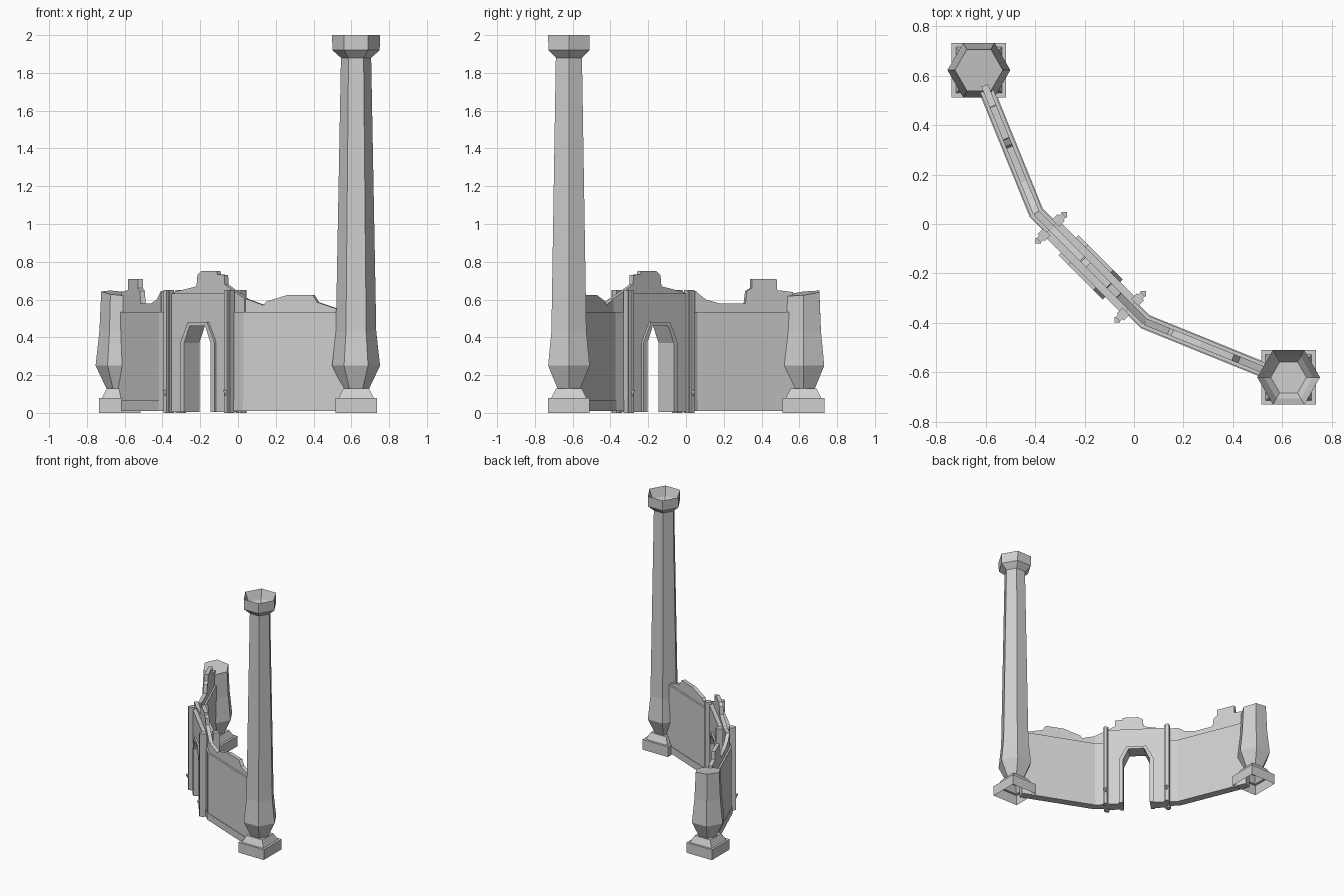
import bpy, bmesh
from math import cos, sin, pi, radians
from mathutils import Vector

cube = bpy.data.objects.get("Cube")
if cube:
    bpy.data.objects.remove(cube, do_unlink=True)

stone = bpy.data.materials.new("pale grey stone")
GREY = (0.62, 0.62, 0.62, 1)
stone.diffuse_color = GREY
stone.use_nodes = True
stone.node_tree.nodes["Principled BSDF"].inputs["Base Color"].default_value = GREY


def finish(name, bm):
    bmesh.ops.recalc_face_normals(bm, faces=bm.faces)
    mesh = bpy.data.meshes.new(name)
    bm.to_mesh(mesh)
    bm.free()
    mesh.materials.append(stone)
    obj = bpy.data.objects.new(name, mesh)
    bpy.context.collection.objects.link(obj)
    return obj


def turned(name, centre, sides, profile, bottom=True, tilt=(0, 0)):
    """Faceted stack of rings; the last ring may be tilted."""
    bm = bmesh.new()
    spin = pi / 4 if sides == 4 else 0
    rings = []
    for i, (r, z) in enumerate(profile):
        ring = []
        for k in range(sides):
            a = spin + 2 * pi * k / sides
            dx, dy = r * cos(a), r * sin(a)
            slope = tilt[0] * dx + tilt[1] * dy if i == len(profile) - 1 else 0
            ring.append(bm.verts.new((centre[0] + dx, centre[1] + dy, z + slope)))
        rings.append(ring)
    for low, high in zip(rings, rings[1:]):
        for k in range(sides):
            n = (k + 1) % sides
            bm.faces.new((low[k], low[n], high[n], high[k]))
    bm.faces.new(rings[-1])
    if bottom:
        bm.faces.new(rings[0])
    return finish(name, bm)


def panel(name, origin, along, outline, near, far):
    """Upright outline of (distance along, height), thickened sideways."""
    bm = bmesh.new()
    u = Vector(along).normalized()
    side = Vector((u.y, -u.x))
    loops = []
    for d in (near, far):
        loops.append([bm.verts.new((*(Vector(origin) + u * s + side * d), z))
                      for s, z in outline])
    bm.faces.new(loops[0])
    bm.faces.new(loops[1])
    for i in range(len(outline)):
        j = (i + 1) % len(outline)
        bm.faces.new((loops[0][i], loops[0][j], loops[1][j], loops[1][i]))
    return finish(name, bm)


def rect(s0, s1, z0, z1):
    return [(s0, z0), (s1, z0), (s1, z1), (s0, z1)]


# Columns on square plinths
TALL, SHORT = (0.625, -0.62), (-0.627, 0.622)
Q = 2 ** 0.5
plinth = [(0.11 * Q, 0), (0.11 * Q, 0.08), (0.093 * Q, 0.08), (0.068 * Q, 0.13)]
shaft = [(0.07, 0.13), (0.127, 0.25), (0.107, 0.43)]
turned("tall_plinth", TALL, 4, plinth, bottom=False)
turned("broken_plinth", SHORT, 4, plinth, bottom=False)
turned("tall_column", TALL, 6, shaft + [
    (0.08, 1.88), (0.125, 1.92), (0.127, 2.0), (0.098, 1.93), (0.072, 1.9)])
turned("broken_column", SHORT, 6, shaft + [(0.097, 0.633)], tilt=(-0.1, 0.12))

# Plan of the wall: two wings either side of a diagonal gate
END_L, BEND_L = Vector((-0.61, 0.575)), Vector((-0.395, 0.045))
BEND_R, END_R = Vector((0.045, -0.395)), Vector((0.575, -0.61))
MID = (BEND_L + BEND_R) / 2
GATE = BEND_R - BEND_L
REACH = GATE.length / 2


def ridge(name, start, end, axis, points):
    """Thin crumbled crest; points are (x or y coordinate, height)."""
    run = end - start
    scale = run.length / run[axis]
    top = [((c - start[axis]) * scale, z) for c, z in points]
    outline = [(top[0][0], 0.5)] + top + [(top[-1][0], 0.5)]
    panel(name, start, run, outline, -0.014, 0.014)


ridge("left_crest", BEND_L, END_L, 1, [
    (0.045, 0.645), (0.1, 0.6), (0.17, 0.58), (0.31, 0.58), (0.318, 0.645),
    (0.343, 0.66), (0.345, 0.71), (0.475, 0.71), (0.477, 0.65), (0.56, 0.64)])
ridge("gate_crest", BEND_L, BEND_R, 0, [
    (-0.395, 0.645), (-0.33, 0.64), (-0.21, 0.67), (-0.205, 0.73),
    (-0.185, 0.75), (-0.102, 0.75), (-0.1, 0.733), (-0.062, 0.73),
    (-0.06, 0.68), (-0.02, 0.65), (0.045, 0.605)])
ridge("right_crest", BEND_R, END_R, 0, [
    (0.045, 0.605), (0.14, 0.57), (0.155, 0.59), (0.27, 0.625),
    (0.4, 0.625), (0.425, 0.585), (0.56, 0.54)])

# Wing walls with a footing
for name, start, end in (("left", BEND_L, END_L), ("right", BEND_R, END_R)):
    run = end - start
    n = run.length
    panel(name + "_wall", start, run, rect(-0.005, n, 0.015, 0.535), -0.027, 0.027)
    panel(name + "_footing", start, run, rect(-0.006, n, 0.01, 0.065), -0.031, 0.031)

# Short straight walls joining the wings to the gate
for name, s in (("left", -1), ("right", 1)):
    a, b = s * 0.2, s * (REACH + 0.005)
    panel(name + "_return", MID, GATE, rect(a, b, 0.015, 0.535), -0.027, 0.027)
    panel(name + "_return_footing", MID, GATE, rect(a, b, 0.01, 0.065), -0.031, 0.031)


def arch(half, shoulder, top, crown):
    return [(-half, 0.005), (-half, shoulder), (-crown, top),
            (crown, top), (half, shoulder), (half, 0.005)]


# Gate wall and arch surround
panel("gate_wall", MID, GATE,
      [(-0.226, 0.005)] + arch(0.113, 0.37, 0.47, 0.066)
      + [(0.226, 0.005), (0.226, 0.633), (-0.226, 0.633)], -0.043, 0.043)
panel("arch_surround", MID, GATE,
      arch(0.127, 0.375, 0.48, 0.072) + arch(0.099, 0.37, 0.46, 0.058)[::-1],
      -0.057, 0.057)

# Gate posts, front and back, each with a spike near the foot
for end_name, s in (("left", -0.226), ("right", 0.226)):
    for face_name, d in (("back", -1), ("front", 1)):
        label = f"{face_name}_{end_name}_"
        panel(label + "post", MID, GATE, rect(s - 0.02, s + 0.02, 0, 0.65),
              d * 0.025, d * 0.058)
        panel(label + "post_rib", MID, GATE, rect(s - 0.012, s + 0.012, 0, 0.65),
              d * 0.05, d * 0.072)
        u = GATE.normalized()
        spot = MID + u * s + Vector((u.y, -u.x)) * d * 0.074
        turned(label + "spike", spot, 4, [(0.002, 0.09), (0.016, 0.12)])
